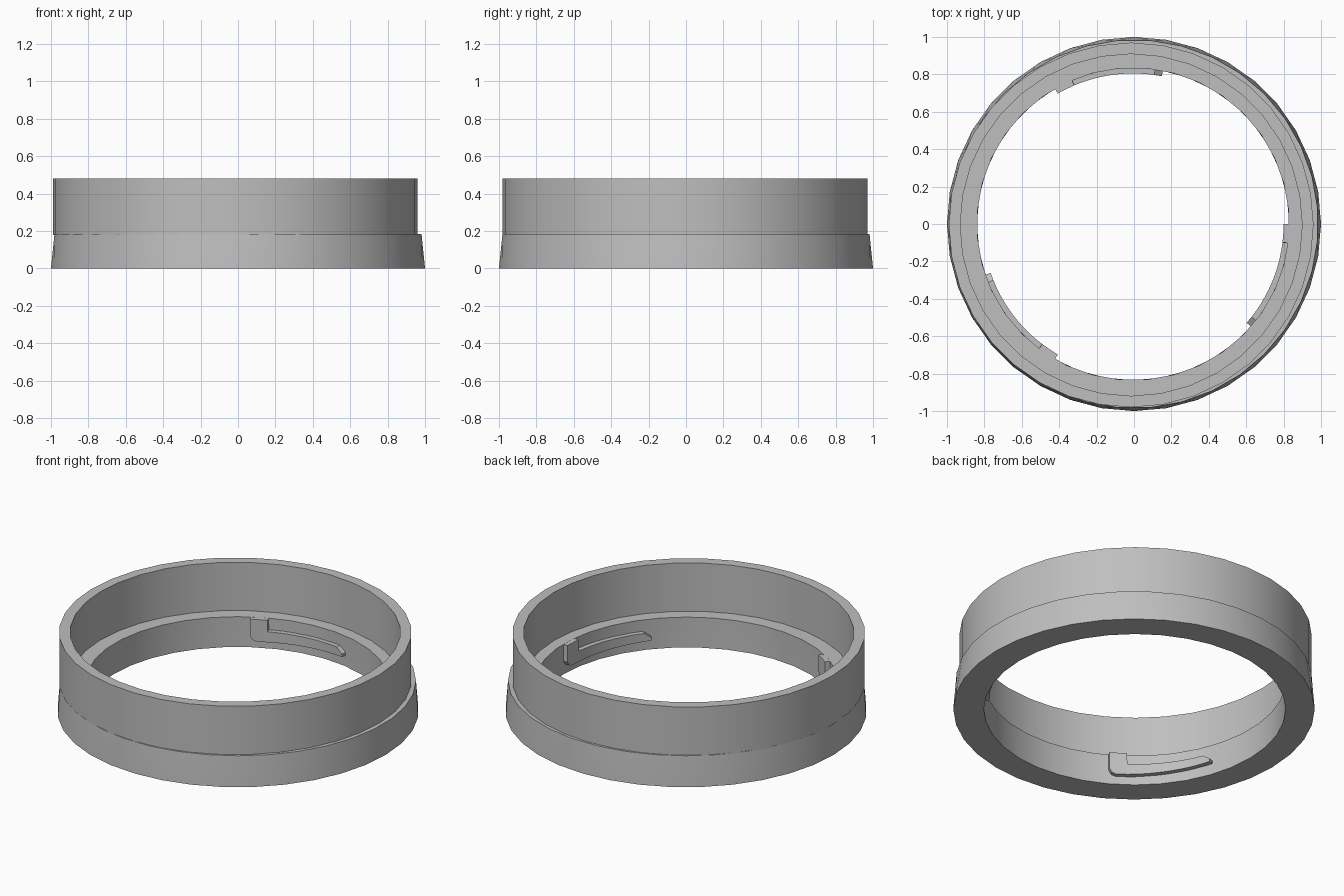
import bpy
import bmesh
from math import sin, cos, pi, radians

cube = bpy.data.objects.get("Cube")
if cube:
    bpy.data.objects.remove(cube, do_unlink=True)

grey = bpy.data.materials.new("matte grey")
grey.use_nodes = True
colour = (0.52, 0.52, 0.52, 1)
grey.diffuse_color = colour
grey.node_tree.nodes["Principled BSDF"].inputs["Base Color"].default_value = colour


def finish(name, bm, smooth_angle):
    bmesh.ops.recalc_face_normals(bm, faces=bm.faces[:])
    mesh = bpy.data.meshes.new(name)
    bm.to_mesh(mesh)
    bm.free()
    mesh.materials.append(grey)
    obj = bpy.data.objects.new(name, mesh)
    bpy.context.collection.objects.link(obj)
    bpy.ops.object.select_all(action='DESELECT')
    obj.select_set(True)
    bpy.context.view_layer.objects.active = obj
    if smooth_angle:
        bpy.ops.object.shade_smooth_by_angle(angle=radians(smooth_angle))
    return obj


def skin(bm, rows, closed):
    """Join rows of vertices into a tube of quads, capped when open."""
    n = len(rows[0])
    count = len(rows) if closed else len(rows) - 1
    for i in range(count):
        a, b = rows[i], rows[(i + 1) % len(rows)]
        for j in range(n):
            k = (j + 1) % n
            bm.faces.new((a[j], a[k], b[k], b[j]))
    if not closed:
        bm.faces.new(rows[0])
        bm.faces.new(rows[-1])


def ring(name, loops, sides, smooth_angle, facet=False):
    """Loops are (radius, z, centre x, centre y, twist in steps)."""
    bm = bmesh.new()
    rows = []
    for r, z, cx, cy, twist in loops:
        angles = [2 * pi * (i + twist) / sides for i in range(sides)]
        rows.append([bm.verts.new((cx + r * cos(a), cy + r * sin(a), z)) for a in angles])
    skin(bm, rows, True)
    if facet:
        bmesh.ops.triangulate(bm, faces=bm.faces[:])
    return finish(name, bm, smooth_angle)


BASE_TOP, HEIGHT = 0.185, 0.48

# Flared base ring with a faceted outside
ring("base_ring", [
    (1.0, 0, 0, 0, 0),
    (0.985, BASE_TOP, 0, 0, 0.5),
    (0.835, BASE_TOP, -0.005, 0, 0.5),
    (0.835, 0, -0.005, 0, 0),
], 36, 12, facet=True)

# Thin upper collar, set slightly off centre
ring("upper_collar", [
    (0.975, BASE_TOP - 0.005, -0.015, -0.005, 0),
    (0.975, HEIGHT, -0.015, -0.005, 0),
    (0.914, HEIGHT, -0.015, -0.005, 0),
    (0.914, BASE_TOP - 0.005, -0.015, -0.005, 0),
], 36, 30)

# Bayonet lug: a tall stop block that continues as a low curved shelf
top = BASE_TOP - 0.0005
stations = [(120, 0.085, top), (119, 0.06, top), (117.5, 0.05, top), (113, 0.05, top)]
stations += [(112.9 - 3.1 * i, 0.05 + 0.0015 * i, 0.115) for i in range(11)]
stations += [(79, 0.067, 0.085)]

for index, place in enumerate(("back", "left", "right")):
    bm = bmesh.new()
    rows = []
    for degrees, low, high in stations:
        a = radians(degrees - 120 * index)
        corners = [(0.805, low), (0.805, high), (0.845, high), (0.845, low)]
        rows.append([bm.verts.new((r * cos(a) - 0.005, r * sin(a), z)) for r, z in corners])
    skin(bm, rows, False)
    finish(place + "_lug", bm, 20)
